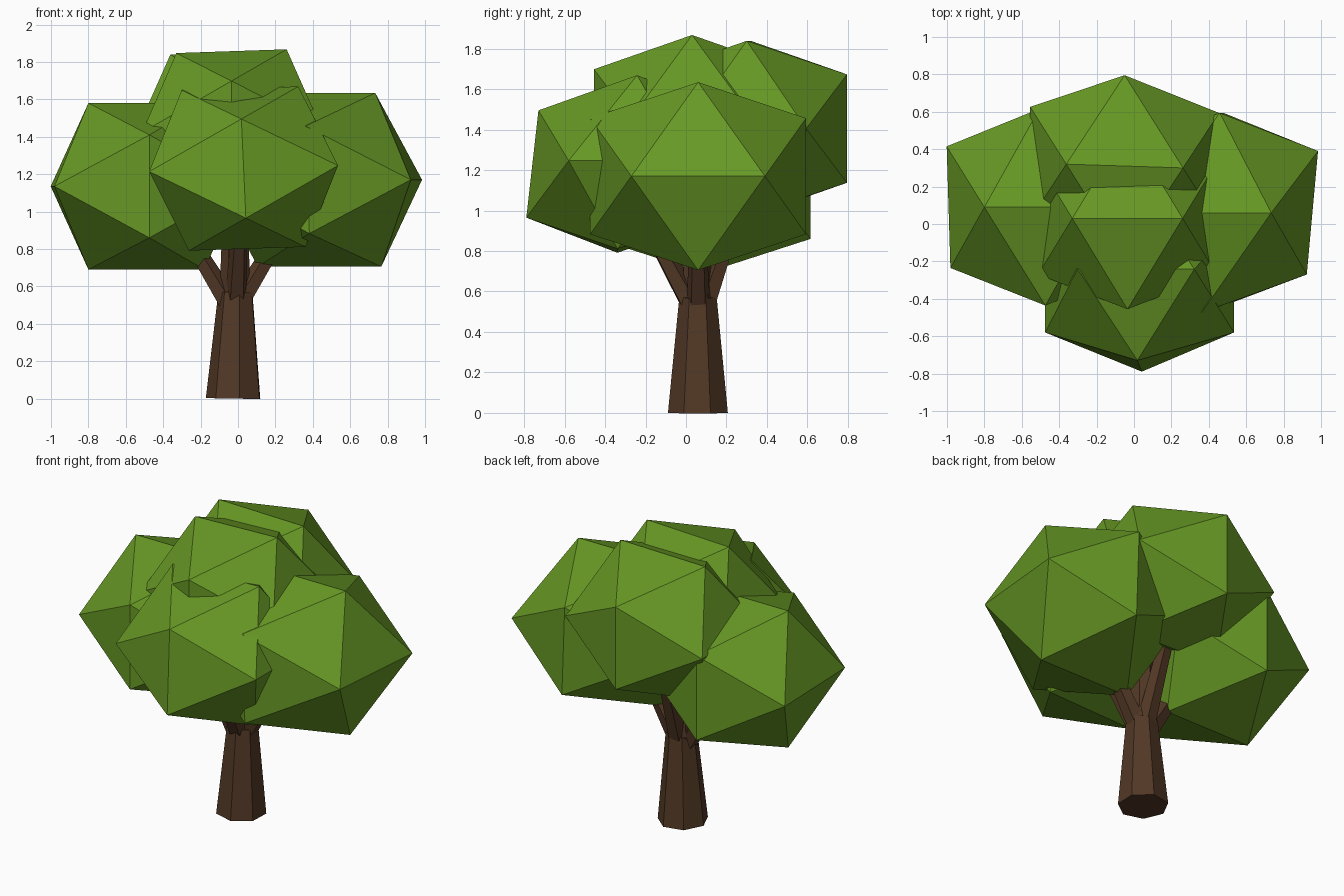
import bpy
import bmesh
from math import radians
from itertools import product
from mathutils import Vector, Matrix

if "Cube" in bpy.data.objects:
    bpy.data.objects.remove(bpy.data.objects["Cube"], do_unlink=True)


def material(name, rgb):
    mat = bpy.data.materials.new(name)
    mat.use_nodes = True
    mat.diffuse_color = (*rgb, 1)
    shader = mat.node_tree.nodes["Principled BSDF"]
    shader.inputs["Base Color"].default_value = (*rgb, 1)
    shader.inputs["Roughness"].default_value = 1
    return mat


leaf = material("leaf_green", (0.135, 0.315, 0.018))
bark = material("bark_brown", (0.085, 0.040, 0.019))


def add_object(name, bm, mat):
    bmesh.ops.recalc_face_normals(bm, faces=bm.faces)
    mesh = bpy.data.meshes.new(name)
    bm.to_mesh(mesh)
    bm.free()
    mesh.materials.append(mat)
    obj = bpy.data.objects.new(name, mesh)
    bpy.context.collection.objects.link(obj)


def leaf_clump(name, centre, ax, ay, az):
    """Twenty-sided clump, skewed along three axis vectors."""
    phi = (1 + 5 ** 0.5) / 2
    bm = bmesh.new()
    c, ax, ay, az = map(Vector, (centre, ax, ay, az))
    for s, t in product((-1, 1), repeat=2):
        for x, y, z in ((0, s * phi, t), (s * phi, t, 0), (s, 0, t * phi)):
            bm.verts.new(c + ax * x + ay * y + az * z)
    bmesh.ops.convex_hull(bm, input=bm.verts)
    add_object(name, bm, leaf)


def limb(name, start, end, r1, r2, sides, turn=0):
    """Tapered faceted limb between two points."""
    start, end = Vector(start), Vector(end)
    axis = end - start
    spin = axis.to_track_quat("Z", "Y").to_matrix().to_4x4()
    if axis.x == 0 and axis.y == 0:
        spin = Matrix.Identity(4)
    place = (Matrix.Translation((start + end) / 2) @ spin
             @ Matrix.Rotation(radians(turn), 4, "Z"))
    bm = bmesh.new()
    bmesh.ops.create_cone(bm, cap_ends=True, segments=sides, radius1=r1,
                          radius2=r2, depth=axis.length, matrix=place)
    add_object(name, bm, bark)


# Foliage
leaf_clump("left_foliage", (0.42, 0.06, 1.17),
           (0.33, 0, 0), (0.03, 0.33, 0), (-0.01, 0, 0.287))
leaf_clump("right_foliage", (-0.49, 0.09, 1.135),
           (0.31, 0, 0), (-0.01, 0.325, 0), (0, 0, 0.275))
leaf_clump("front_foliage", (0.03, -0.29, 1.23),
           (0.312, 0, 0.01), (0, 0.29, 0), (-0.012, 0.03, 0.265))
leaf_clump("back_foliage", (-0.05, 0.31, 1.405),
           (0.312, -0.01, 0), (0, 0.3, 0), (0, 0, 0.268))
leaf_clump("top_foliage", (-0.035, 0.03, 1.44),
           (0.295, 0, 0.01), (0, 0.3, 0), (0, 0, 0.258))

# Trunk with a straight upper part, then the spreading branches
limb("trunk", (-0.02, 0.06, 0), (-0.01, 0.06, 0.57), 0.152, 0.095, 7, -2)
limb("upper_trunk", (-0.015, 0.06, 0.56), (-0.015, 0.06, 1.2), 0.085, 0.06, 7, -2)
for side, start, end in (
        ("right", (-0.045, 0.06, 0.5), (-0.33, 0.07, 0.97)),
        ("left", (0.02, 0.06, 0.53), (0.29, 0.06, 0.97)),
        ("front", (-0.01, 0.02, 0.55), (0.01, -0.2, 0.95)),
        ("back", (-0.01, 0.09, 0.53), (-0.03, 0.3, 1.15))):
    limb(side + "_branch", start, end, 0.06, 0.04, 5)
